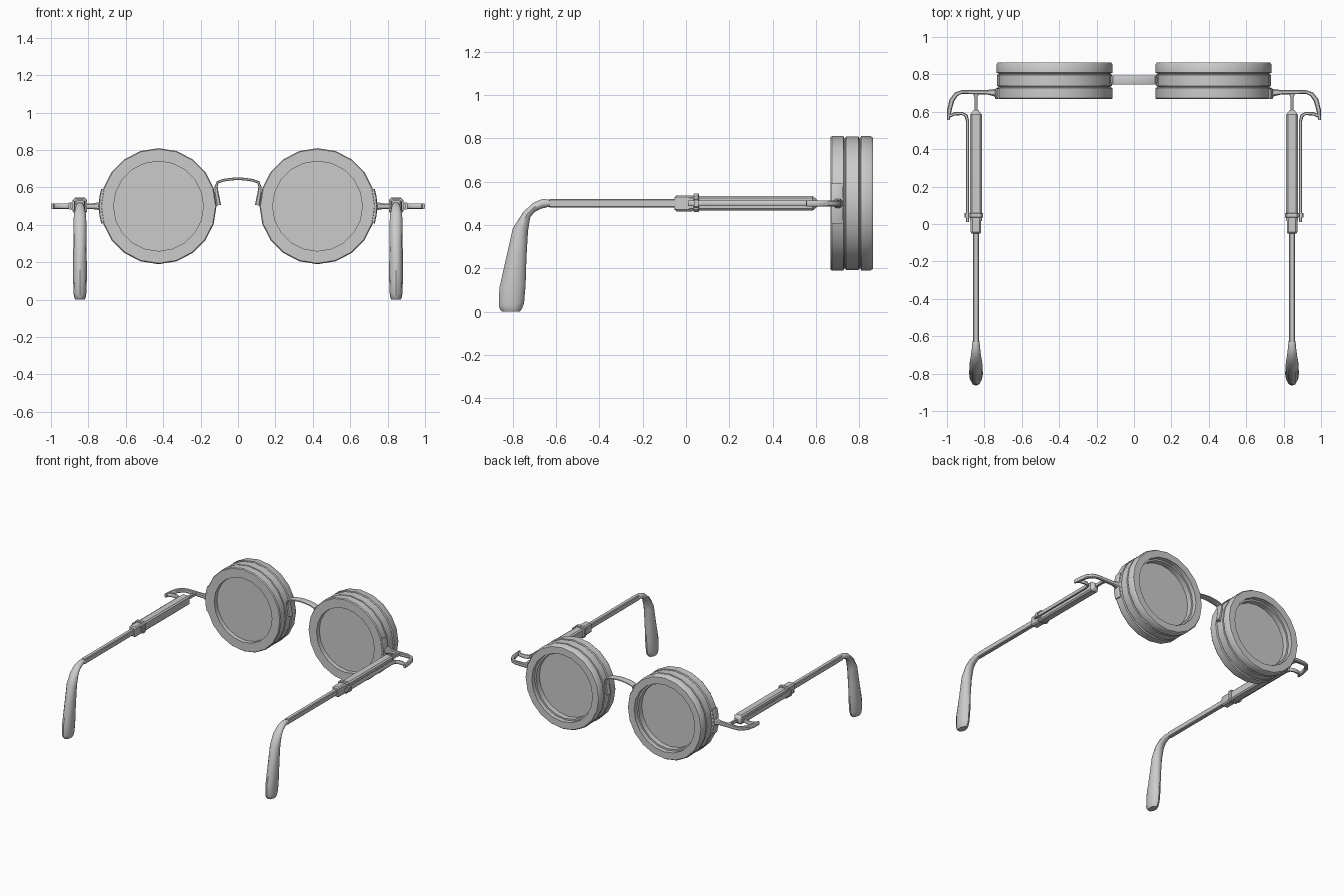
import bpy, bmesh, math
from mathutils import Vector

if "Cube" in bpy.data.objects:
    bpy.data.objects.remove(bpy.data.objects["Cube"])

CX, CZ = 0.425, 0.5      # rim centre
TX = 0.845               # temple arm centre line


def finish(name, bm, mirror=True):
    bmesh.ops.recalc_face_normals(bm, faces=bm.faces)
    me = bpy.data.meshes.new(name)
    bm.to_mesh(me)
    bm.free()
    ob = bpy.data.objects.new(name, me)
    bpy.context.collection.objects.link(ob)
    bpy.ops.object.select_all(action='DESELECT')
    ob.select_set(True)
    bpy.context.view_layer.objects.active = ob
    bpy.ops.object.shade_smooth_by_angle(angle=math.radians(35))
    if mirror:
        m = ob.modifiers.new("mirror", 'MIRROR')
        m.use_mirror_merge = False
    return ob


def loft(name, rings, mirror=True):
    """Skin a list of equal-length point rings and cap both ends."""
    bm = bmesh.new()
    vs = [[bm.verts.new(p) for p in r] for r in rings]
    n = len(vs[0])
    for a, b in zip(vs, vs[1:]):
        for i in range(n):
            j = (i + 1) % n
            bm.faces.new((a[i], a[j], b[j], b[i]))
    bm.faces.new(vs[0])
    bm.faces.new(vs[-1])
    return finish(name, bm, mirror)


def lathe(name, profile, sides=20, closed=True):
    """Spin (radius, y) points around the rim axis."""
    bm = bmesh.new()
    rows = []
    for r, y in profile:
        rows.append([bm.verts.new((CX + r * math.cos(2 * math.pi * i / sides), y,
                                   CZ + r * math.sin(2 * math.pi * i / sides)))
                     for i in range(sides)])
    pairs = list(zip(rows, rows[1:]))
    if closed:
        pairs.append((rows[-1], rows[0]))
    for a, b in pairs:
        for i in range(sides):
            j = (i + 1) % sides
            bm.faces.new((a[i], a[j], b[j], b[i]))
    if not closed:
        bm.faces.new(rows[0])
        bm.faces.new(rows[-1])
    return finish(name, bm)


def octo(x, y, z, hx, hz, c=0.3):
    """Chamfered rectangle section facing along y."""
    k = min(hx, hz) * c
    pts = [(hx, hz - k), (hx - k, hz), (k - hx, hz), (-hx, hz - k),
           (-hx, k - hz), (k - hx, -hz), (hx - k, -hz), (hx, k - hz)]
    return [Vector((x + a, y, z + b)) for a, b in pts]


def bar(name, stations, x=TX, z=0.5):
    """Stations (y, half width, half height) along y."""
    return loft(name, [octo(x, y, z, hx, hz) for y, hx, hz in stations])


def strip(name, path, up, mirror=True):
    """Strip along (point, thickness, width): width runs along up."""
    up = Vector(up)
    pts = [Vector(p) for p, _, _ in path]
    rings = []
    for i, (p, t, w) in enumerate(path):
        d = pts[min(i + 1, len(pts) - 1)] - pts[max(i - 1, 0)]
        s = d.cross(up).normalized()
        h, k = up * (w / 2), up * (w * 0.3)
        a, b = s * (t / 2), s * (t * 0.3)
        rings.append([pts[i] + q for q in
                      (a + k, b + h, -b + h, -a + k, -a - k, -b - h, b - h, a - k)])
    return loft(name, rings, mirror)


# Rims: three stacked rings with narrow grooves, and the lenses
lathe("rim", [(0.24, 0.667), (0.305, 0.667), (0.31, 0.674), (0.31, 0.727), (0.3, 0.731),
              (0.3, 0.735), (0.308, 0.739), (0.308, 0.797), (0.3, 0.801),
              (0.3, 0.805), (0.31, 0.809), (0.31, 0.853), (0.303, 0.863),
              (0.252, 0.863), (0.252, 0.83), (0.24, 0.83)])
lathe("lens", [(0.245, 0.7), (0.245, 0.79)], closed=False)

# Bridge with legs that hug the rims
half = [(-0.103, 0.505, 0.025, 0.03), (-0.116, 0.575, 0.022, 0.035),
        (-0.117, 0.605, 0.016, 0.045), (-0.108, 0.628, 0.014, 0.05),
        (-0.08, 0.638, 0.014, 0.05), (-0.04, 0.644, 0.014, 0.05)]
path = half + [(0, 0.647, 0.014, 0.05)] + [(-x, z, t, w) for x, z, t, w in half[::-1]]
strip("bridge", [((x, 0.77, z), t, w) for x, z, t, w in path], (0, 1, 0), mirror=False)

# End plates curved along the outer rims
arc = [math.radians(a) for a in (-17, -9, 0, 9, 17)]
strip("end_plate", [((CX + 0.309 * math.cos(a), 0.697, CZ + 0.309 * math.sin(a)), 0.022, 0.056)
                    for a in arc], (0, 1, 0))

# End pieces sweeping outward and forward
strip("end_piece", [((x, y, 0.5), t, w) for x, y, t, w in [
    (0.73, 0.702, 0.046, 0.045), (0.78, 0.704, 0.026, 0.03), (0.92, 0.706, 0.02, 0.028),
    (0.95, 0.694, 0.024, 0.028), (0.974, 0.662, 0.027, 0.028),
    (0.987, 0.61, 0.024, 0.028), (0.993, 0.556, 0.014, 0.028)]], (0, 0, 1))

# Spring wires running beside the temple sleeves
strip("spring_wire", [((x, y, 0.5), 0.018, 0.026) for x, y in [
    (0.986, 0.577), (0.96, 0.589), (0.918, 0.591), (0.898, 0.58),
    (0.89, 0.55), (0.89, 0.01)]], (0, 0, 1))

# Temple sleeves, collars and the thin front struts
bar("temple_sleeve", [(0.015, 0.031, 0.034), (0.585, 0.031, 0.034), (0.61, 0.012, 0.013)])
bar("sleeve_end", [(-0.052, 0.022, 0.03), (-0.043, 0.028, 0.037), (0.03, 0.028, 0.037)])
bar("sleeve_collar", [(0.034, 0.034, 0.039), (0.038, 0.039, 0.043),
                      (0.056, 0.039, 0.043), (0.06, 0.034, 0.039)], z=0.502)
bar("wire_collar", [(0.036, 0.015, 0.019), (0.058, 0.015, 0.019)], x=0.891)
bar("front_strut", [(0.6, 0.009, 0.012), (0.68, 0.009, 0.012), (0.703, 0.02, 0.012)])
bar("temple_arm", [(-0.63, 0.016, 0.02), (-0.045, 0.016, 0.02)])

# Ear tips: elliptical sections between an outer and an inner outline
tip = [((-0.615, 0.515), (-0.615, 0.485), 0.014), ((-0.63, 0.516), (-0.632, 0.484), 0.019),
       ((-0.66, 0.521), (-0.667, 0.476), 0.022), ((-0.705, 0.503), (-0.7, 0.46), 0.027),
       ((-0.752, 0.46), (-0.72, 0.435), 0.033), ((-0.80, 0.385), (-0.73, 0.37), 0.035),
       ((-0.828, 0.26), (-0.737, 0.25), 0.036), ((-0.862, 0.11), (-0.741, 0.12), 0.037),
       ((-0.865, 0.03), (-0.748, 0.04), 0.034), ((-0.86, 0.012), (-0.757, 0.014), 0.031),
       ((-0.848, 0.0), (-0.768, 0.0), 0.025)]
rings = []
for o, i, hx in tip:
    o, i = Vector((TX, *o)), Vector((TX, *i))
    mid, rad = (o + i) / 2, (o - i) / 2
    rings.append([mid + rad * math.cos(a) + Vector((hx * math.sin(a), 0, 0))
                  for a in (2 * math.pi * k / 12 for k in range(12))])
loft("ear_tip", rings)
